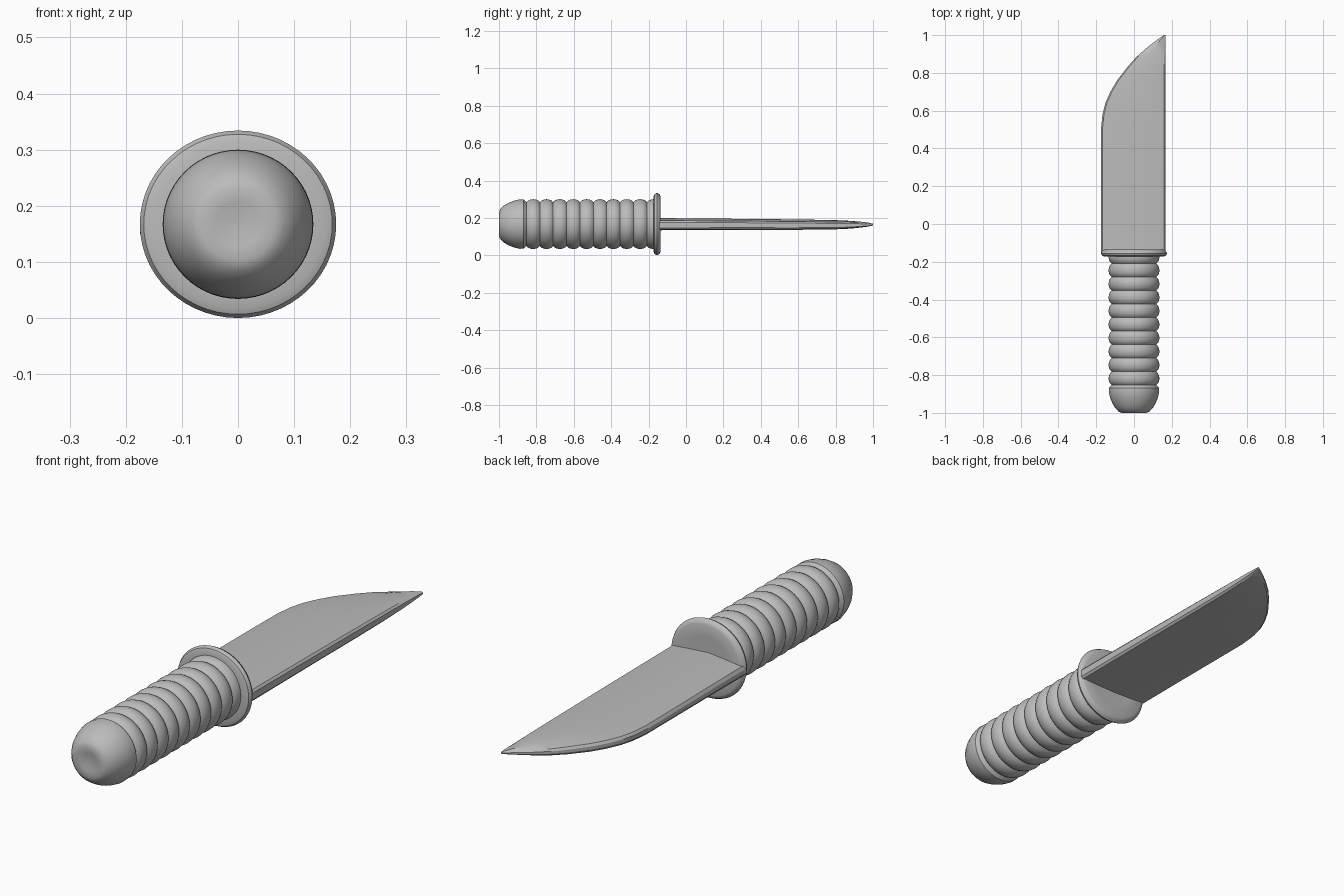
import bpy, bmesh, math

if "Cube" in bpy.data.objects:
    bpy.data.objects.remove(bpy.data.objects["Cube"])

grey = bpy.data.materials.new("plain_grey")
grey.diffuse_color = (0.5, 0.5, 0.5, 1)
grey.use_nodes = True
grey.node_tree.nodes["Principled BSDF"].inputs["Base Color"].default_value = grey.diffuse_color
CZ = 0.167  # height of the long axis


def loft(name, rings, angle):
    """Skin a list of closed rings and cap both ends."""
    bm = bmesh.new()
    rows = [[bm.verts.new(p) for p in r] for r in rings]
    for a, b in zip(rows, rows[1:]):
        n = len(a)
        for i in range(n):
            j = (i + 1) % n
            bm.faces.new((a[i], a[j], b[j], b[i]))
    bm.faces.new(rows[0])
    bm.faces.new(rows[-1])
    bmesh.ops.recalc_face_normals(bm, faces=bm.faces)
    me = bpy.data.meshes.new(name)
    bm.to_mesh(me)
    bm.free()
    me.materials.append(grey)
    ob = bpy.data.objects.new(name, me)
    bpy.context.collection.objects.link(ob)
    bpy.context.view_layer.objects.active = ob
    ob.select_set(True)
    bpy.ops.object.shade_smooth_by_angle(angle=math.radians(angle))
    ob.select_set(False)
    return ob


def lathe(name, profile, sx=1.0, sz=1.0, n=56, angle=40):
    """Turn (y, radius) pairs around the long axis."""
    rings = [[(r * sx * math.cos(2 * math.pi * i / n), y,
               CZ + r * sz * math.sin(2 * math.pi * i / n)) for i in range(n)]
             for y, r in profile]
    return loft(name, rings, angle)


# Handle: rounded pommel followed by a stack of bulging ribs
profile = [(-0.993, 0.012), (-0.997, 0.04), (-1.0, 0.065), (-0.992, 0.082),
           (-0.975, 0.098), (-0.95, 0.113), (-0.92, 0.125), (-0.89, 0.132),
           (-0.868, 0.131)]
start, pitch = -0.853, 0.0715
for k in range(10):
    y0 = start + k * pitch
    for s in range(8):
        t = s / 8
        profile.append((y0 + t * pitch, 0.117 + 0.016 * math.sin(math.pi * t) ** 0.6))
profile = [p for p in profile if p[0] < -0.16] + [(-0.155, 0.12)]
lathe("handle", profile, sx=1.01, sz=1.0)

# Guard: oval disc with a rounded rim
lathe("guard", [(-0.172, 0.12), (-0.173, 0.155), (-0.168, 0.168), (-0.155, 0.175),
                (-0.142, 0.168), (-0.136, 0.155), (-0.138, 0.1)], sz=0.167 / 0.175)

# Blade: straight spine on +x, belly curving up to the point
stations = [  # y, cutting-edge x, bottom z, top z
    (-0.15, -0.174, 0.134, 0.199), (0.1, -0.174, 0.135, 0.197),
    (0.3, -0.175, 0.136, 0.195), (0.5, -0.175, 0.136, 0.193),
    (0.58, -0.167, 0.136, 0.192), (0.64, -0.152, 0.137, 0.191),
    (0.7, -0.125, 0.137, 0.19), (0.76, -0.09, 0.138, 0.189),
    (0.83, -0.036, 0.14, 0.187), (0.88, 0.008, 0.143, 0.184),
    (0.93, 0.064, 0.148, 0.18), (0.97, 0.115, 0.153, 0.176),
    (1.0, 0.158, 0.159, 0.169)]
rings = []
for y, xl, zb, zt in stations:
    xr = 0.167
    w, h, bev = xr - xl, zt - zb, min(0.008, (xr - xl) * 0.25)
    mid = max(-0.01, xl + 0.4 * w)
    section = [(xl + bev, 0.08), (mid, 0.0), (xr - bev, 0.05), (xr, 0.2),
               (xr, 0.65), (xr - bev, 0.8), (mid, 1.0), (xl + bev, 0.75),
               (xl, 0.55), (xl, 0.25)]
    rings.append([(x, y, zb + f * h) for x, f in section])
loft("blade", rings, 25)
